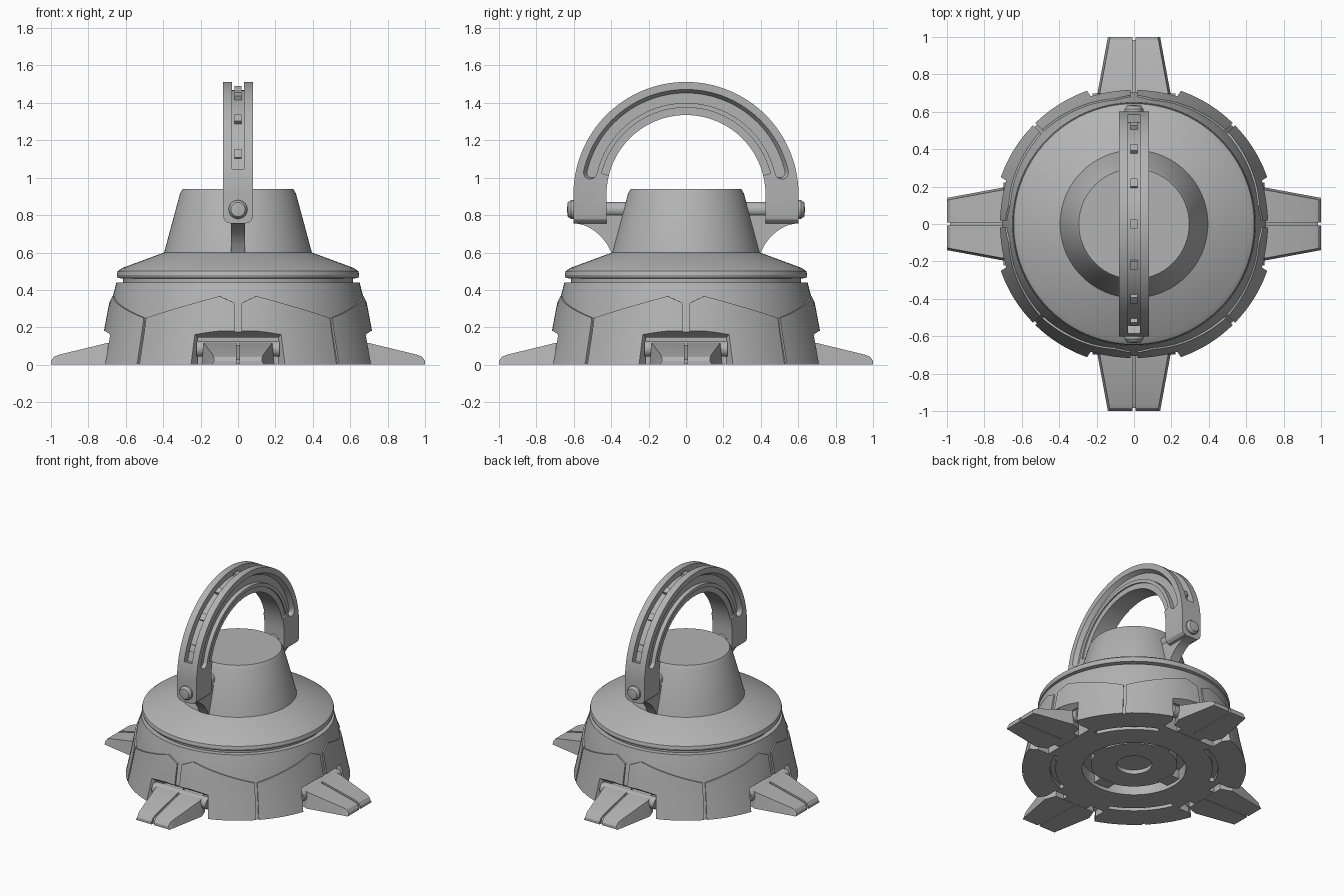
import bpy, bmesh
from math import sin, cos, pi, radians
from mathutils import Matrix, Vector

if "Cube" in bpy.data.objects:
    bpy.data.objects.remove(bpy.data.objects["Cube"])

grey = bpy.data.materials.new("plain grey metal")
grey.use_nodes = True
grey.diffuse_color = (0.45, 0.45, 0.45, 1)
grey.node_tree.nodes["Principled BSDF"].inputs["Base Color"].default_value = (0.45, 0.45, 0.45, 1)
parts = []


def finish(name, bm, turn=0, matrix=None):
    bmesh.ops.remove_doubles(bm, verts=bm.verts, dist=0.00005)
    bmesh.ops.recalc_face_normals(bm, faces=bm.faces)
    if matrix:
        bm.transform(matrix)
    bm.transform(Matrix.Rotation(turn, 4, 'Z'))
    mesh = bpy.data.meshes.new(name)
    bm.to_mesh(mesh)
    bm.free()
    mesh.materials.append(grey)
    obj = bpy.data.objects.new(name, mesh)
    bpy.context.collection.objects.link(obj)
    parts.append(obj)
    return obj


def loft(name, rings, turn=0, edit=None):
    """Skin a solid through rings of equal point count."""
    bm = bmesh.new()
    loops = [[bm.verts.new(p) for p in ring] for ring in rings]
    n = len(loops[0])
    for a, b in zip(loops, loops[1:]):
        for i in range(n):
            j = (i + 1) % n
            bm.faces.new((a[i], a[j], b[j], b[i]))
    bm.faces.new(loops[0])
    bm.faces.new(loops[-1][::-1])
    if edit:
        edit(bm)
    return finish(name, bm, turn)


def lathe(name, profile, steps=96, matrix=None, turn=0):
    bm = bmesh.new()
    vs = [bm.verts.new((r, 0, z)) for r, z in profile]
    es = [bm.edges.new(pair) for pair in zip(vs, vs[1:])]
    bmesh.ops.spin(bm, geom=vs + es, axis=(0, 0, 1), cent=(0, 0, 0),
                   angle=2 * pi, steps=steps, use_merge=False)
    return finish(name, bm, turn, matrix)


def box(name, lo, hi, turn=0):
    return loft(name, [[(lo[0], y, lo[2]), (hi[0], y, lo[2]), (hi[0], y, hi[2]), (lo[0], y, hi[2])]
                       for y in (lo[1], hi[1])], turn)


def cut(obj, cutters):
    for c in cutters:
        mod = obj.modifiers.new("cut", 'BOOLEAN')
        mod.operation, mod.solver, mod.object = 'DIFFERENCE', 'EXACT', c
    deps = bpy.context.evaluated_depsgraph_get()
    deps.update()
    mesh = bpy.data.meshes.new_from_object(obj.evaluated_get(deps))
    obj.modifiers.clear()
    obj.data = mesh


def discard(objs):
    for o in objs:
        parts.remove(o)
        bpy.data.objects.remove(o)


def arc(r0, r1, a0, a1, n=48, rounded=False):
    """Flat outline of an arc band, angles in degrees."""
    angles = [radians(a0 + (a1 - a0) * i / n) for i in range(n + 1)]
    mid, half = (r0 + r1) / 2, (r1 - r0) / 2

    def end(a, way):
        if not rounded:
            return []
        c, out, tan = Vector((cos(a), sin(a))) * mid, Vector((cos(a), sin(a))), Vector((-sin(a), cos(a)))
        return [tuple(c + out * half * cos(t) * way + tan * half * sin(t) * way)
                for t in (pi * k / 8 for k in range(1, 8))]
    outer = [(r1 * cos(a), r1 * sin(a)) for a in angles]
    inner = [(r0 * cos(a), r0 * sin(a)) for a in reversed(angles)]
    return outer + end(angles[-1], 1) + inner + end(angles[0], -1)


def side_plate(name, outline, x0, x1, outline2=None, edit=None):
    """Extrude a (y, z) outline along x."""
    return loft(name, [[(x0, *p) for p in outline], [(x1, *p) for p in outline2 or outline]], edit=edit)


# Main body, turned in one piece with the recessed underside
body = lathe("body", [
    (0, .06), (.12, .06), (.12, .03), (.29, .03), (.29, .09), (.35, .09), (.35, 0),
    (.743, 0), (.704, .18), (.68, .33), (.66, .4), (.65, .44), (.615, .44), (.615, .46),
    (.643, .465), (.648, .48), (.643, .5), (.62, .517), (.395, .6), (.31, .915), (.295, .94), (0, .94)])

# Leg pockets with a bevelled mouth, and arc slots below
cutters = []
for k in range(4):
    turn = k * pi / 2
    cutters.append(loft("pocket_cutter", [
        [(-w, y, -.1), (w, y, -.1), (w, y, h), (-w, y, h)]
        for y, w, h in ((.57, .215, .145), (.66, .215, .145), (.71, .25, .18), (.9, .25, .18))], turn))
pockets = cutters[:]
for k in range(4):
    outline = arc(.53, .565, 22 + 90 * k, 68 + 90 * k, 20)
    cutters.append(loft("slot_cutter", [[(x, y, z) for x, y in outline] for z in (-.05, .03)]))
cut(body, cutters)


# Eight raised armour panels with sloping tops
def lerp(points, t):
    for (a, va), (b, vb) in zip(points, points[1:]):
        if t <= b:
            return va + (vb - va) * (t - a) / (b - a)
    return points[-1][1]


wall = [(0, .755), (.18, .717), (.33, .689), (.37, .677)]
crest = [(1.5, .33), (8.5, .367), (44.3, .25)]
for k in range(4):
    for way in (1, -1):
        rings = []
        for a in [1.5, 5, 8.5] + [8.5 + 35.8 * i / 12 for i in range(1, 13)]:
            top = lerp(crest, a)
            zs = [0, min(.18, top), top * .86, top]
            section = [(lerp(wall, z), z) for z in zs] + [(lerp(wall, z) - .022, z) for z in zs[::-1]]
            t = radians(a) * way
            rings.append([(r * sin(t), r * cos(t), z) for r, z in section])
        cut(loft("armour_panel", rings, k * pi / 2), [pockets[k]])
discard(cutters)

# Four split feet, each with a knuckle and hinge pin, plus underside lugs
foot = [(.62, .165, .125), (.7, .195, .116), (.96, .147, .053), (.985, .142, .042), (1, .14, .02)]
across = Matrix.Rotation(pi / 2, 4, 'Y')
for k in range(4):
    turn = k * pi / 2
    for s in (1, -1):
        loft("foot_half", [[(s * .009, y, 0), (s * w, y, 0), (s * (w - .012), y, h), (s * .009, y, h)]
                           for y, w, h in foot], turn)
    loft("foot_web", [[(-.012, y, 0.004), (.012, y, 0.004), (.012, y, h - .014), (-.012, y, h - .014)]
                      for y, w, h in foot[:-1]], turn)
    box("foot_knuckle", (-.1, .54, .002), (.1, .64, .115), turn)
    lathe("foot_hinge_pin", [(0, -.222), (.042, -.222), (.042, .222), (0, .222)], 24,
          Matrix.Translation((0, .655, .085)) @ across, turn)
    box("underside_lug", (-.06, .27, .025), (.06, .36, .092), turn)


# Carrying handle: an arch with straight legs and chamfered lower ends
CENTRE = .91


def raised(points):
    return [(y, z + CENTRE) for y, z in points]


def chamfer_feet(bm):
    low = [e for e in bm.edges if all(v.co.z < .76 for v in e.verts)
           and abs(e.verts[0].co.x - e.verts[1].co.x) < .001]
    bmesh.ops.bevel(bm, geom=low, offset=.042, segments=3, profile=.5, affect='EDGES')


arch = arc(.425, .602, 0, 180, 64)
half = len(arch) // 2
outline = raised(arch[:half] + [(-.602, -.155), (-.425, -.155)] + arch[half:] + [(.425, -.155), (.602, -.155)])
handle = side_plate("handle", outline, -.08, .08, edit=chamfer_feet)
grooves = [side_plate("groove_cutter", raised(arc(.558, .65, 13, 167)), -.032, .032)]
for s in (1, -1):
    grooves.append(side_plate("slot_cutter", raised(arc(.49, .565, 13, 167, rounded=True)), s * .085, s * .05,
                              raised(arc(.49, .543, 13, 167, rounded=True))))
    grooves.append(side_plate("step_cutter", raised(arc(.4, .465, 14, 166)), s * .07, s * .1))
cut(handle, grooves)
discard(grooves)

# Small pads along the outer groove
for k in range(1, 8):
    a = 22.5 * k
    side_plate("handle_pad", raised(arc(.55, .58, a - 2.4, a + 2.4, 4)), -.02, .02)

# Pivot pins and curved brackets on both ends of the handle
for s in (1, -1):
    along = Matrix.Translation((0, 0, .83)) @ Matrix.Rotation(-s * pi / 2, 4, 'X')
    lathe("pivot_pin", [(0, .28), (.04, .28), (.04, .59), (.05, .59), (.05, .615), (.038, .632), (0, .637)],
          32, along)
    curve = [(.4 + .2 * t, .6 + .155 * (1 - (1 - t) ** 2) ** .8) for t in (i / 10 for i in range(11))]
    shape = [(.3, .8), (.3, .598)] + curve + [(.6, .775), (.43, .775), (.43, .8)]
    side_plate("bracket", [(s * y, z) for y, z in shape], -.038, .038)

# Smooth curved surfaces, keep edges crisp
bpy.ops.object.select_all(action='DESELECT')
for o in parts:
    o.select_set(True)
bpy.context.view_layer.objects.active = body
bpy.ops.object.shade_smooth_by_angle(angle=radians(25))
